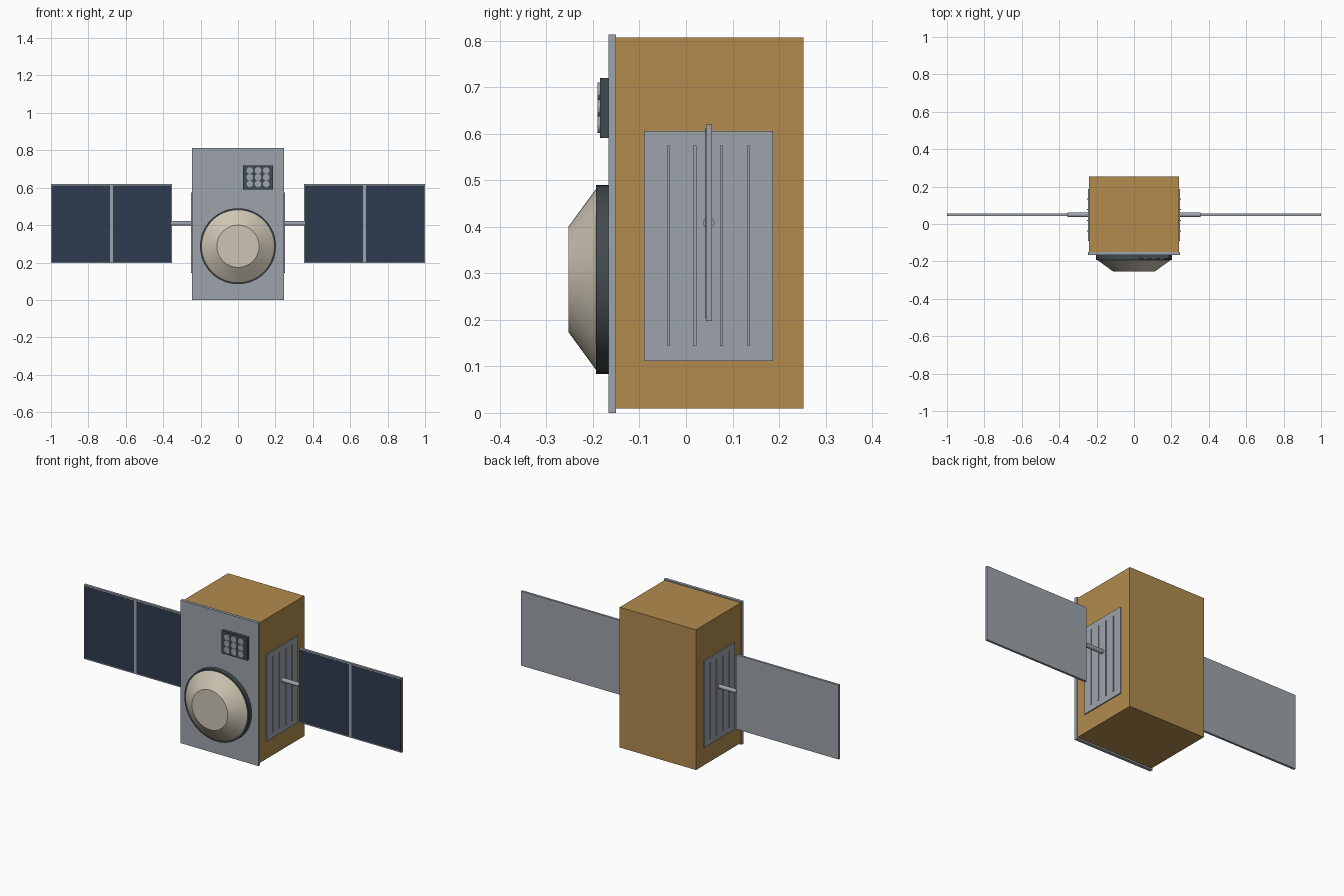
import bpy, bmesh, math
from mathutils import Matrix

cube = bpy.data.objects.get("Cube")
if cube:
    bpy.data.objects.remove(cube, do_unlink=True)


def material(name, code):
    """Flat material from an sRGB hex code, stored as linear values."""
    rgb = [int(code[i:i + 2], 16) / 255 for i in (0, 2, 4)]
    color = [c / 12.92 if c < 0.04 else ((c + 0.055) / 1.055) ** 2.4 for c in rgb] + [1]
    m = bpy.data.materials.new(name)
    m.use_nodes = True
    m.diffuse_color = color
    m.node_tree.nodes["Principled BSDF"].inputs["Base Color"].default_value = color
    return m


gold = material("gold foil", "B28B4E")
grey = material("light grey metal", "9DA4AB")
dark = material("dark grey", "424B50")
navy = material("navy cells", "2D3B4E")
cream = material("cream dish", "CDC5B3")


def finish(name, bm, mat):
    mesh = bpy.data.meshes.new(name)
    bm.to_mesh(mesh)
    bm.free()
    mesh.materials.append(mat)
    obj = bpy.data.objects.new(name, mesh)
    bpy.context.collection.objects.link(obj)
    return obj


def box(name, xs, ys, zs, mat):
    """Box spanning the given ranges on each axis."""
    bm = bmesh.new()
    spans = [xs, ys, zs]
    size = [abs(b - a) for a, b in spans]
    mid = [(a + b) / 2 for a, b in spans]
    bmesh.ops.create_cube(bm, size=1, matrix=Matrix.Translation(mid) @ Matrix.Diagonal(size + [1]))
    return finish(name, bm, mat)


def round_part(name, axis, center, r1, r2, depth, mat, sides=48):
    """Cylinder or cone along x or toward the front; r1 is the near-body end."""
    turn = Matrix.Rotation(math.pi / 2, 4, "Y" if axis == "x" else "X")
    bm = bmesh.new()
    bmesh.ops.create_cone(bm, cap_ends=True, segments=sides, radius1=r1, radius2=r2,
                          depth=depth, matrix=Matrix.Translation(center) @ turn)
    obj = finish(name, bm, mat)
    bpy.ops.object.select_all(action="DESELECT")
    obj.select_set(True)
    bpy.context.view_layer.objects.active = obj
    bpy.ops.object.shade_smooth_by_angle(angle=math.radians(30))
    return obj


# Main bus and front plate
box("body", (-0.24, 0.24), (-0.15, 0.253), (0.009, 0.807), gold)
box("front_plate", (-0.245, 0.245), (-0.167, -0.15), (0, 0.813), grey)

# Dish antenna
round_part("dish_rim", "y", (0, -0.18, 0.287), 0.203, 0.203, 0.026, dark)
round_part("dish_cone", "y", (0, -0.223, 0.287), 0.195, 0.113, 0.06, cream)

# Sensor block with a grid of round lenses
box("sensor_block", (0.027, 0.187), (-0.185, -0.167), (0.591, 0.72), dark)
for i in (-1, 0, 1):
    for j in (-1, 0, 1):
        round_part("sensor_lens", "y", (0.107 + i * 0.044, -0.187, 0.656 + j * 0.036),
                   0.018, 0.018, 0.006, grey, 12)

# Radiators and solar wings on both sides
for side, s in (("left", 1), ("right", -1)):
    box(side + "_radiator", (s * 0.238, s * 0.246), (-0.09, 0.187), (0.112, 0.606), grey)
    for k in range(4):
        y = -0.038 + k * 0.0573
        box(side + "_radiator_rib", (s * 0.245, s * 0.25), (y - 0.003, y + 0.003),
            (0.144, 0.575), grey)
    round_part(side + "_wing_strut", "x", (s * 0.298, 0.049, 0.409), 0.012, 0.012,
               0.116, grey, 16)
    box(side + "_wing_frame", (s * 0.354, s), (0.043, 0.056), (0.197, 0.62), grey)
    for a, b in ((0.358, 0.669), (0.684, 0.995)):
        box(side + "_solar_cells", (s * a, s * b), (0.042, 0.045), (0.203, 0.612), navy)
